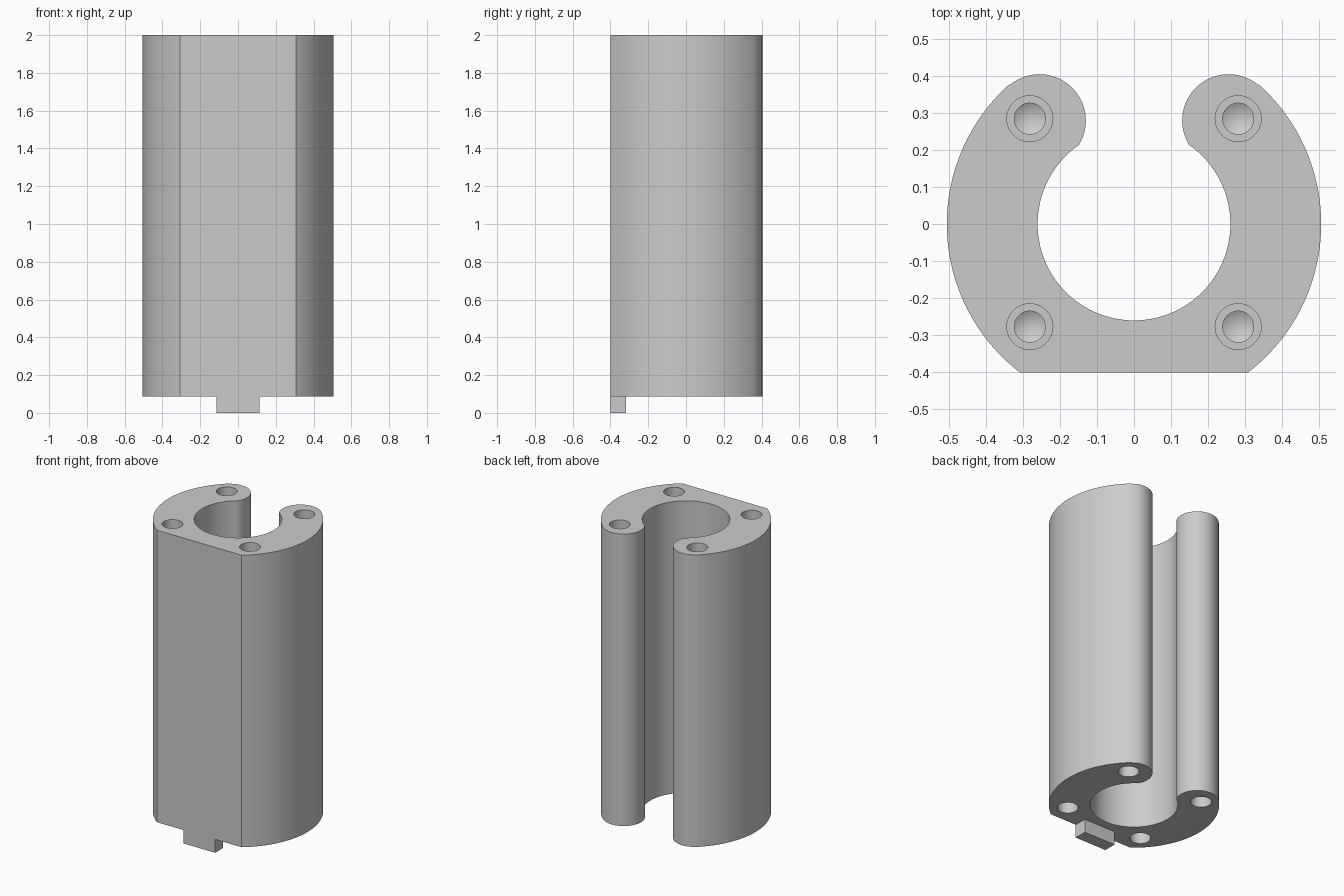
import bpy, bmesh, math
from mathutils import Matrix, Vector

if "Cube" in bpy.data.objects:
    bpy.data.objects.remove(bpy.data.objects["Cube"], do_unlink=True)

BASE, TOP = 0.088, 2.0
FLAT_Y = -0.401
OUTER_R, BORE_R, TIP_R = 0.505, 0.26, 0.125
TIP = Vector((0.255, 0.279))

grey = bpy.data.materials.new("grey")
grey.use_nodes = True
colour = (0.6, 0.6, 0.6, 1)
grey.diffuse_color = colour
grey.node_tree.nodes["Principled BSDF"].inputs["Base Color"].default_value = colour


def make_object(name, bm):
    bmesh.ops.recalc_face_normals(bm, faces=bm.faces)
    mesh = bpy.data.meshes.new(name)
    bm.to_mesh(mesh)
    bm.free()
    mesh.materials.append(grey)
    obj = bpy.data.objects.new(name, mesh)
    bpy.context.collection.objects.link(obj)
    return obj


def arc(centre, radius, start, end, steps):
    angles = [start + (end - start) * i / steps for i in range(steps + 1)]
    return [(centre[0] + radius * math.cos(a), centre[1] + radius * math.sin(a)) for a in angles]


# C-shaped outline: half of it, from the front flat round to the bore
dist, heading = TIP.length, math.atan2(TIP.y, TIP.x)
along = (BORE_R**2 - TIP_R**2 + dist**2) / (2 * dist)
bore_end = heading + math.acos(along / BORE_R)
meet = Vector((BORE_R * math.cos(bore_end), BORE_R * math.sin(bore_end))) - TIP
tip_end = math.atan2(meet.y, meet.x) % (2 * math.pi)
half = arc((0, 0), OUTER_R, math.asin(FLAT_Y / OUTER_R), heading, 40)
half += arc(TIP, TIP_R, heading, tip_end, 32)[1:]
half += arc((0, 0), BORE_R, bore_end, -math.pi / 2, 48)[1:]
outline = half + [(-x, y) for x, y in reversed(half[:-1])]

# Body: the outline extruded upwards
bm = bmesh.new()
face = bm.faces.new([bm.verts.new((x, y, BASE)) for x, y in outline])
grown = bmesh.ops.extrude_face_region(bm, geom=[face])["geom"]
bmesh.ops.translate(bm, vec=(0, 0, TOP - BASE),
                    verts=[v for v in grown if isinstance(v, bmesh.types.BMVert)])
body = make_object("body", bm)

# Stepped, cone-ended screw holes at both ends of each corner
HOLE = [(0.062, 0.02), (0.062, -0.25), (0.042, -0.25), (0.042, -0.5)]
SIDES = 40
bm = bmesh.new()
for x in (-0.281, 0.281):
    for y in (-0.277, 0.284):
        for z, up in ((TOP, 1), (BASE, -1)):
            rings = [[bm.verts.new((px, py, z + up * h)) for px, py in
                      arc((x, y), r, 0, 2 * math.pi, SIDES)[:-1]] for r, h in HOLE]
            bm.faces.new(rings[0])
            point = bm.verts.new((x, y, z - up * 0.525))
            for i in range(SIDES):
                j = (i + 1) % SIDES
                for a, b in zip(rings, rings[1:]):
                    bm.faces.new((a[i], a[j], b[j], b[i]))
                bm.faces.new((rings[-1][i], rings[-1][j], point))
cutter = make_object("hole_cutter", bm)
cutter.hide_render = True

cut = body.modifiers.new("screw_holes", "BOOLEAN")
cut.operation = "DIFFERENCE"
cut.solver = "EXACT"
cut.object = cutter
bpy.context.view_layer.objects.active = body
body.select_set(True)
bpy.ops.object.modifier_apply(modifier=cut.name)
bpy.data.objects.remove(cutter, do_unlink=True)
bpy.ops.object.shade_smooth_by_angle(angle=math.radians(30))

# Locating tab under the front flat
bm = bmesh.new()
size = (0.23, 0.084, BASE)
bmesh.ops.create_cube(bm, size=1, matrix=Matrix.Translation(
    (0, FLAT_Y + size[1] / 2, BASE / 2)) @ Matrix.Diagonal((*size, 1)))
make_object("locating_tab", bm)
